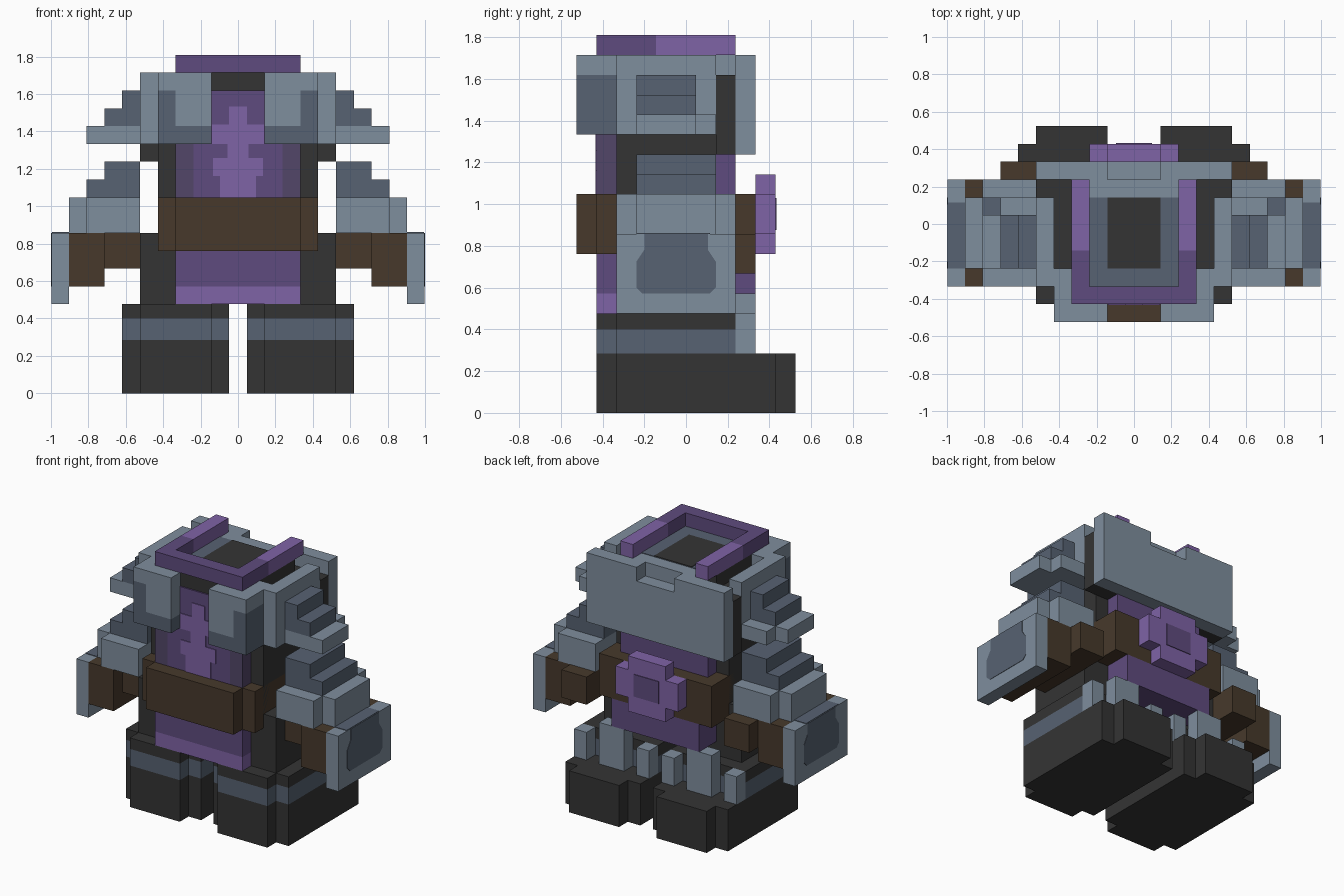
import bpy, bmesh

if "Cube" in bpy.data.objects:
    bpy.data.objects.remove(bpy.data.objects["Cube"])

U = 2 / 21  # one block


def material(name, r, g, b):
    lin = [((c / 255 + 0.055) / 1.055) ** 2.4 for c in (r, g, b)]
    m = bpy.data.materials.new(name)
    m.diffuse_color = (*lin, 1)
    m.use_nodes = True
    m.node_tree.nodes["Principled BSDF"].inputs["Base Color"].default_value = m.diffuse_color
    return m


charcoal = material("charcoal", 52, 52, 52)
steel = material("steel", 127, 142, 157)
slate = material("slate", 87, 98, 114)
purple = material("purple", 95, 75, 126)
deep_purple = material("deep purple", 82, 70, 104)
lilac = material("lilac", 127, 99, 166)
brown = material("brown", 71, 57, 43)


def finish(name, bm, mat):
    bmesh.ops.recalc_face_normals(bm, faces=bm.faces)
    mesh = bpy.data.meshes.new(name)
    bm.to_mesh(mesh)
    bm.free()
    mesh.materials.append(mat)
    obj = bpy.data.objects.new(name, mesh)
    bpy.context.collection.objects.link(obj)
    return obj


def blocks(name, mat, *boxes, mirror=False):
    """Boxes given as x0, x1, y0, y1, z0, z1 in block units."""
    bm = bmesh.new()
    for x0, x1, y0, y1, z0, z1 in boxes:
        spans = [(x0, x1), (-x1, -x0)] if mirror else [(x0, x1)]
        for a, b in spans:
            for v in bmesh.ops.create_cube(bm, size=1)["verts"]:
                v.co = ((b if v.co.x > 0 else a) * U,
                        (y1 if v.co.y > 0 else y0) * U,
                        (z1 if v.co.z > 0 else z0) * U)
    return finish(name, bm, mat)


# boots, leg bands and leg tops
blocks("boot", charcoal,
       (.5, 6.5, -3.5, 4.5, 0, 3), (1.5, 5.5, -4.5, -3.5, 0, 3),
       (1.5, 5.5, 4.5, 5.5, 0, 3), mirror=True)
for name, mat, lo, hi in (("leg_band", slate, 3, 4.2), ("leg_top", charcoal, 4.2, 5)):
    blocks(name, mat, (.5, 6.5, -3.5, 2.5, lo, hi),
           (1.5, 5.5, -4.5, -3.5, lo, hi), mirror=True)
blocks("heel_guard", steel,
       (2.5, 4.5, 2.5, 3.5, 3, 6), (.5, 1.5, 2.5, 3.5, 3, 5),
       (5.5, 6.5, 2.5, 3.5, 3, 5), mirror=True)

# body
blocks("hips", charcoal, (-5.5, 5.5, -3.5, 1.5, 5, 9))
blocks("torso", charcoal, (-4.5, 4.5, -3.5, 1.5, 9, 17))
blocks("upper_back", charcoal, (-5.5, 5.5, 1.5, 2.5, 13, 17))

# robe
blocks("front_skirt", purple, (-3.5, 3.5, -4.5, -3.5, 6, 8))
blocks("front_hem", lilac, (-3.5, 3.5, -4.5, -3.5, 5, 6))
blocks("back_skirt", purple, (-3.5, 3.5, 1.5, 3.5, 6, 8))
blocks("robe_front", purple, (-2.5, 2.5, -4.5, -3.5, 11, 14),
       (-1.5, 1.5, -4.5, -3.5, 14, 17))
blocks("robe_edge", deep_purple, (2.5, 3.5, -4.5, -3.5, 11, 14), mirror=True)
blocks("robe_back", purple, (-3.5, 3.5, 1.5, 2.5, 11, 13))
blocks("robe_emblem", lilac,
       (-.5, .5, -4.55, -4.5, 15.1, 16.1), (-1.45, 1.45, -4.55, -4.5, 14, 15.1),
       (-.6, .6, -4.55, -4.5, 13.2, 14), (-1.4, 1.4, -4.55, -4.5, 12.2, 13.2),
       (-1, 1, -4.55, -4.5, 11, 12.2))

# belt and rear buckle
blocks("belt", brown, (-4.5, 4.5, -4.5, 3.5, 8, 11),
       (-3.5, 3.5, -5.5, -4.5, 8, 11))
blocks("buckle", lilac, (-2.5, 2.5, 3.5, 4.5, 9, 11),
       (-1.5, 1.5, 3.5, 4.5, 8, 9), (-1.5, 1.5, 3.5, 4.5, 11, 12))
blocks("buckle_gem", purple, (-1, 1, 4.5, 4.55, 9.2, 10.8))

# chest armour
blocks("chest_plate", steel, (1.5, 3.5, -5.5, -3.5, 15, 17),
       (1.5, 4.5, -5.5, -2.5, 17, 18), mirror=True)
blocks("chest_shade", slate, (1.5, 4.5, -5.5, -3.5, 14, 15),
       (3.5, 4.5, -5.5, -3.5, 15, 17), mirror=True)

# back armour
blocks("back_plate", steel, (-5.5, 5.5, 2.5, 3.5, 13, 17),
       (-5.5, -1.5, 2.5, 3.5, 17, 18), (1.5, 5.5, 2.5, 3.5, 17, 18),
       (-2.5, 2.5, 1.5, 2.5, 17, 18))

# neck and collar
blocks("neck", charcoal, (-3.5, 3.5, -2.5, 1.5, 17, 18),
       (-1.5, 1.5, -4.4, -2.5, 17, 18))
blocks("neck_lining", slate, (-2.5, 2.5, -3.5, 1.5, 18, 18.04))
blocks("neck_opening", charcoal, (-1.5, 1.5, -2.5, 1.5, 18.04, 18.08))
blocks("collar_front", purple, (-3.5, 3.5, -4.5, -3.5, 18, 19),
       (-3.5, -2.5, -3.5, -1.5, 18, 19), (2.5, 3.5, -3.5, -1.5, 18, 19))
blocks("collar_side", lilac, (2.5, 3.5, -1.5, 2.5, 18, 19), mirror=True)

# shoulder armour
blocks("shoulder", steel, (4.5, 5.5, -3.5, 1.5, 14, 18),
       (5.5, 7.5, -2.5, 1.5, 14, 15), (7.5, 8.5, -2.5, .5, 14, 15), mirror=True)
blocks("shoulder_step", slate, (5.5, 7.5, -2.5, .5, 15, 16),
       (5.5, 6.5, -2.5, .5, 16, 17), mirror=True)

# arms
blocks("arm_guard", steel, (5.5, 8.5, -3.5, 2.5, 9, 11),
       (8.5, 9.5, -2.5, 1.5, 9, 11), mirror=True)
blocks("arm_guard_step", slate, (5.5, 8.5, -2.5, 1.5, 11, 12),
       (5.5, 7.5, -2.5, 1.5, 12, 13), mirror=True)
blocks("forearm", brown, (5.5, 7.5, -2.5, 3.5, 7, 9),
       (7.5, 9.5, -3.5, 2.5, 6, 9), mirror=True)
blocks("hand_plate", steel, (9.5, 10.45, -3.5, 2.5, 5, 9), mirror=True)
blocks("hand_plate_top", slate, (9.5, 10.45, -2.5, 1.2, 9, 9.04), mirror=True)

# outer faces of the hand plates, with a cut-corner panel
blocks("hand_plate_face", steel, (10.45, 10.47, -3.5, 2.5, 5, 9), mirror=True)
outline = [(-2.2, 6), (1.2, 6), (1.5, 6.3), (1.5, 7.6), (1.1, 8.2),
           (1.1, 9), (-2.1, 9), (-2.1, 8.2), (-2.5, 7.6), (-2.5, 6.3)]
bm = bmesh.new()
for side in (-1, 1):
    face = bm.faces.new([bm.verts.new((side * 10.47 * U, y * U, z * U)) for y, z in outline])
    ext = bmesh.ops.extrude_face_region(bm, geom=[face])
    for v in ext["geom"]:
        if isinstance(v, bmesh.types.BMVert):
            v.co.x = side * 10.5 * U
finish("hand_panel", bm, slate)
